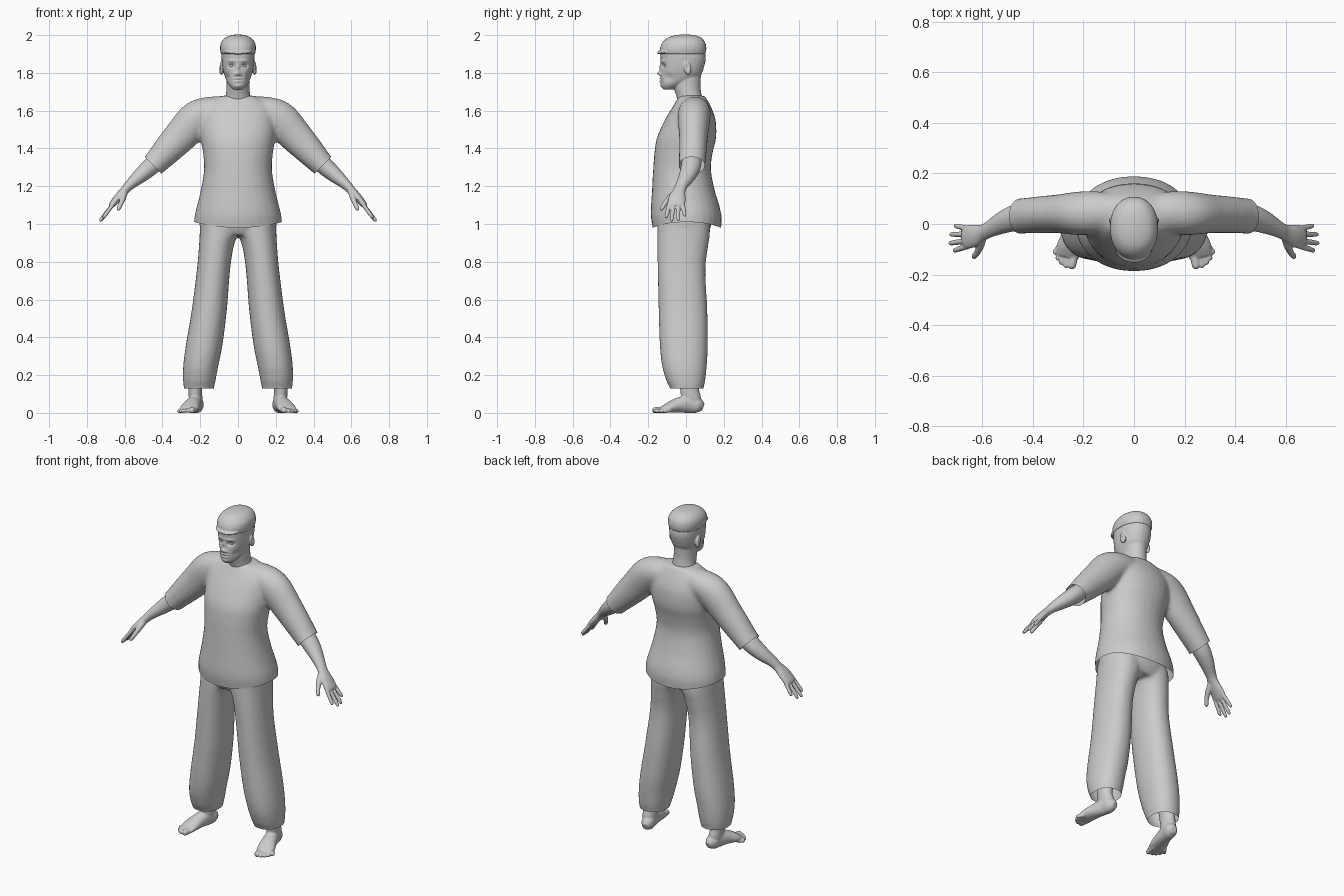
import bpy, bmesh, math
from mathutils import Vector, Matrix

SEG = 28


def spline(rows, steps=6):
    """Catmull-Rom resampling of rows of numbers."""
    out, n = [], len(rows)
    for i in range(n - 1):
        p = [rows[max(i - 1, 0)], rows[i], rows[i + 1], rows[min(i + 2, n - 1)]]
        for k in range(steps):
            t = k / steps
            out.append([b + .5 * t * (c - a + t * (2 * a - 5 * b + 4 * c - d + t * (3 * (b - c) + d - a)))
                        for a, b, c, d in zip(*p)])
    return out + [list(rows[-1])]


def skin(bm, rings, power):
    """Closed loft through rings of (centre, half axis u, half axis v)."""
    def sup(v):
        return math.copysign(abs(v) ** (2 / power), v)
    loops = []
    for c, u, v in rings:
        angles = [2 * math.pi * k / SEG for k in range(SEG)]
        loops.append([bm.verts.new(c + u * sup(math.cos(a)) + v * sup(math.sin(a))) for a in angles])
    for l0, l1 in zip(loops, loops[1:]):
        for k in range(SEG):
            j = (k + 1) % SEG
            bm.faces.new((l0[k], l0[j], l1[j], l1[k]))
    bm.faces.new(loops[0][::-1])
    bm.faces.new(loops[-1])


def stack(bm, rows, power=2.2):
    """Level rings: z, half width, front y, back y, centre x."""
    skin(bm, [(Vector((x, (f + b) / 2, z)), Vector((w, 0, 0)), Vector((0, (b - f) / 2, 0)))
              for z, w, f, b, x in spline(rows)], power)


def limb(bm, rows, side, power=2):
    """Rings across a path: x, y, z, half width along side, half thickness."""
    rows = spline(rows)
    rings = []
    for i, r in enumerate(rows):
        t = (Vector(rows[min(i + 1, len(rows) - 1)][:3]) - Vector(rows[max(i - 1, 0)][:3])).normalized()
        s = Vector(side)
        s = (s - t * s.dot(t)).normalized()
        rings.append((Vector(r[:3]), s * r[3], t.cross(s) * r[4]))
    skin(bm, rings, power)


def digit(bm, p, q, r, side):
    p, q = Vector(p), Vector(q)
    limb(bm, [(*p.lerp(q, t), r * k, r * k) for t, k in
              ((0, 1), (.5, 1), (.82, .95), (.95, .7), (1, .25))], side)


def ball(bm, centre, radii, rot=0):
    m = Matrix.Translation(centre) @ Matrix.Rotation(rot, 4, 'X') @ Matrix.Diagonal((*radii, 1))
    bmesh.ops.create_uvsphere(bm, u_segments=20, v_segments=14, radius=1, matrix=m)


def fuse(name, bm, voxel, smooth, edit=None, mirror=False):
    """Merge overlapping volumes into one smooth skin, then run an edit on it."""
    bmesh.ops.recalc_face_normals(bm, faces=bm.faces)
    me = bpy.data.meshes.new(name)
    bm.to_mesh(me)
    bm.free()
    ob = bpy.data.objects.new(name, me)
    bpy.context.collection.objects.link(ob)
    rm = ob.modifiers.new("Remesh", 'REMESH')
    rm.mode, rm.voxel_size = 'VOXEL', voxel
    sm = ob.modifiers.new("Smooth", 'SMOOTH')
    sm.factor, sm.iterations = .5, smooth
    bpy.context.view_layer.update()
    ev = ob.evaluated_get(bpy.context.evaluated_depsgraph_get())
    new = bpy.data.meshes.new_from_object(ev)
    ob.modifiers.clear()
    ob.data = new
    bm = bmesh.new()
    bm.from_mesh(new)
    if edit:
        edit(bm)
    for f in bm.faces:
        f.smooth = True
    bm.to_mesh(new)
    bm.free()
    if mirror:
        ob.modifiers.new("Mirror", 'MIRROR')
    return ob


def cut(bm, co, no, keep=lambda c: True):
    faces = [f for f in bm.faces if keep(f.calc_center_median())]
    geom = list({e for f in faces for e in f.edges}) + list({v for f in faces for v in f.verts}) + faces
    bmesh.ops.bisect_plane(bm, geom=geom, plane_co=co, plane_no=no, clear_outer=True)


# Shirt: torso and two sleeves
bm = bmesh.new()
stack(bm, [(.94, .234, -.172, .182, 0), (1, .233, -.177, .186, 0), (1.06, .226, -.187, .187, 0),
           (1.18, .197, -.18, .152, 0), (1.29, .18, -.174, .132, 0), (1.38, .186, -.167, .142, 0),
           (1.46, .198, -.153, .16, 0), (1.55, .2, -.112, .157, 0), (1.61, .19, -.077, .137, 0),
           (1.65, .15, -.053, .117, 0), (1.68, .085, -.038, .1, 0)], 2.15)
for s in (1, -1):
    limb(bm, [(s * x, y, z, a, b) for x, y, z, a, b in (
        (.04, .045, 1.6, .07, .075), (.15, .045, 1.592, .085, .082), (.22, .042, 1.555, .086, .097),
        (.3, .04, 1.47, .077, .09), (.38, .036, 1.385, .073, .077), (.45, .031, 1.31, .07, .064),
        (.5, .025, 1.26, .07, .064))], (0, 1, 0))


def trim_shirt(bm):
    cut(bm, (0, 0, 1), (0, 0, -1))
    for s in (1, -1):
        cut(bm, (s * .45, 0, 1.31), (s * .7, 0, -.7), lambda c: c.x * s > .34)
    for v in bm.verts:  # hem dips at front and back
        t = max(0, min(1, (1.1 - v.co.z) / .1))
        v.co.z += t * (.03 * (v.co.x / .23) ** 2 - .02)


fuse("shirt", bm, .011, 8, trim_shirt)

# Trousers: hips and two legs
bm = bmesh.new()
stack(bm, [(.94, .185, -.13, .11, 0), (1, .205, -.155, .135, 0), (1.12, .2, -.155, .13, 0)])
for s in (1, -1):
    stack(bm, [(z, w, f, b, s * x) for z, w, f, b, x in (
        (.09, .078, -.08, .09, .207), (.13, .079, -.084, .093, .207), (.17, .086, -.104, .102, .205),
        (.25, .093, -.127, .11, .197), (.36, .097, -.139, .116, .179), (.545, .093, -.145, .113, .152),
        (.757, .088, -.15, .103, .13), (.88, .092, -.152, .117, .115), (.95, .101, -.152, .127, .102),
        (1.02, .1, -.15, .125, .1))])


def trim_trousers(bm):
    cut(bm, (0, 0, .13), (0, 0, -1))
    cut(bm, (0, 0, 1.08), (0, 0, 1))


fuse("trousers", bm, .011, 6, trim_trousers)

# Head: skull, neck and ears, then sculpted face
bm = bmesh.new()
stack(bm, [(1.712, .026, -.118, -.07, 0), (1.73, .044, -.13, -.03, 0), (1.755, .06, -.134, .03, 0),
           (1.785, .071, -.134, .075, 0), (1.82, .081, -.132, .092, 0), (1.87, .087, -.134, .104, 0),
           (1.91, .087, -.133, .1, 0), (1.95, .078, -.11, .085, 0), (1.98, .045, -.06, .05, 0)])
stack(bm, [(1.58, .085, -.04, .095, 0), (1.64, .08, -.042, .09, 0), (1.68, .065, -.052, .083, 0),
           (1.73, .061, -.066, .077, 0), (1.8, .06, -.07, .08, 0)], 2)
for s in (1, -1):
    ball(bm, (s * .088, .008, 1.824), (.013, .019, .036), .2)

# centre, reach, push
FEATURES = [((.034, -.12, 1.838), (.017, .04, .011), (0, .014, 0)),     # eye sockets
            ((0, -.13, 1.828), (.009, .03, .02), (0, -.009, 0)),        # nose ridge
            ((0, -.135, 1.797), (.011, .03, .011), (0, -.021, 0)),      # nose tip
            ((.014, -.13, 1.791), (.008, .03, .007), (0, -.008, 0)),    # nostrils
            ((.03, -.12, 1.864), (.028, .03, .007), (0, -.005, 0)),     # brow
            ((0, -.13, 1.771), (.018, .03, .005), (0, -.007, 0)),       # upper lip
            ((0, -.13, 1.755), (.016, .03, .005), (0, -.007, 0)),       # lower lip
            ((0, -.13, 1.763), (.022, .03, .003), (0, .004, 0)),        # mouth line
            ((0, -.13, 1.73), (.018, .03, .011), (0, -.005, 0)),        # chin
            ((.055, -.09, 1.775), (.015, .03, .02), (-.005, .004, 0)),  # cheek hollow
            ((.1, .004, 1.828), (.01, .009, .018), (-.008, 0, 0))]      # ear hollow


def sculpt(bm):
    for c, r, p in FEATURES:
        for s in ((1, -1) if c[0] else (1,)):
            for v in bm.verts:
                d = sum(((a - b) / k) ** 2 for a, b, k in zip(v.co, (c[0] * s, c[1], c[2]), r))
                if d < 9:
                    v.co += Vector((p[0] * s, p[1], p[2])) * math.exp(-d)


fuse("head", bm, .0042, 4, sculpt)

# Eyes
bm = bmesh.new()
for s in (1, -1):
    ball(bm, (s * .033, -.104, 1.837), (.0125, .0125, .0115))
fuse("eyes", bm, .002, 1)

# Flat cap with short peak
bm = bmesh.new()
stack(bm, [(1.9, .091, -.136, .104, 0), (1.93, .095, -.138, .108, 0), (1.96, .09, -.125, .102, 0),
           (1.985, .07, -.098, .083, 0), (1.998, .042, -.062, .052, 0), (2.003, .012, -.025, .015, 0)])
ball(bm, (0, -.1, 1.912), (.074, .055, .013), .12)
fuse("cap", bm, .005, 3)

# Arm and hand, mirrored
bm = bmesh.new()
limb(bm, [(.36, .035, 1.4, .045, .045), (.45, .028, 1.315, .053, .048), (.51, .01, 1.262, .046, .041),
          (.57, -.02, 1.21, .033, .028), (.6, -.035, 1.178, .033, .023), (.635, -.047, 1.14, .045, .021),
          (.665, -.052, 1.105, .046, .017), (.676, -.053, 1.092, .036, .011)], (0, 1, 0))
for y0, tip in ((-.087, (.715, -.106, 1.03)), (-.064, (.733, -.077, 1.013)),
                (-.041, (.729, -.041, 1.015)), (-.019, (.711, -.006, 1.04))):
    digit(bm, (.652, y0, 1.118), tip, .0105, (0, 1, 0))
limb(bm, [(.6, -.05, 1.17, .02, .018), (.608, -.085, 1.138, .017, .015), (.62, -.112, 1.108, .0125, .0125),
          (.632, -.128, 1.082, .011, .011), (.636, -.134, 1.072, .004, .004)], (0, 1, 0))
fuse("arm", bm, .004, 3, mirror=True)

# Bare foot and ankle, mirrored
bm = bmesh.new()
limb(bm, [(.212, .09, .032, .018, .02), (.217, .062, .042, .036, .042), (.225, .02, .05, .037, .05),
          (.24, -.04, .043, .043, .04), (.255, -.09, .03, .05, .028), (.264, -.128, .018, .046, .015)],
     (1, .25, 0))
limb(bm, [(.221, .03, .04, .034, .052), (.224, .027, .08, .036, .052), (.227, .02, .12, .036, .05),
          (.222, .015, .22, .044, .056)], (1, 0, 0))
for p, q, r in (((.234, -.1, .02), (.248, -.178, .015), .017), ((.256, -.11, .018), (.272, -.174, .012), .0115),
                ((.27, -.105, .017), (.29, -.161, .011), .011), ((.282, -.096, .016), (.305, -.143, .011), .011),
                ((.292, -.084, .015), (.317, -.118, .011), .011)):
    digit(bm, p, q, r, (1, .25, 0))


def flatten_sole(bm):
    for v in bm.verts:
        v.co.z = max(v.co.z, .002) - .002


fuse("foot", bm, .0042, 3, flatten_sole, mirror=True)
